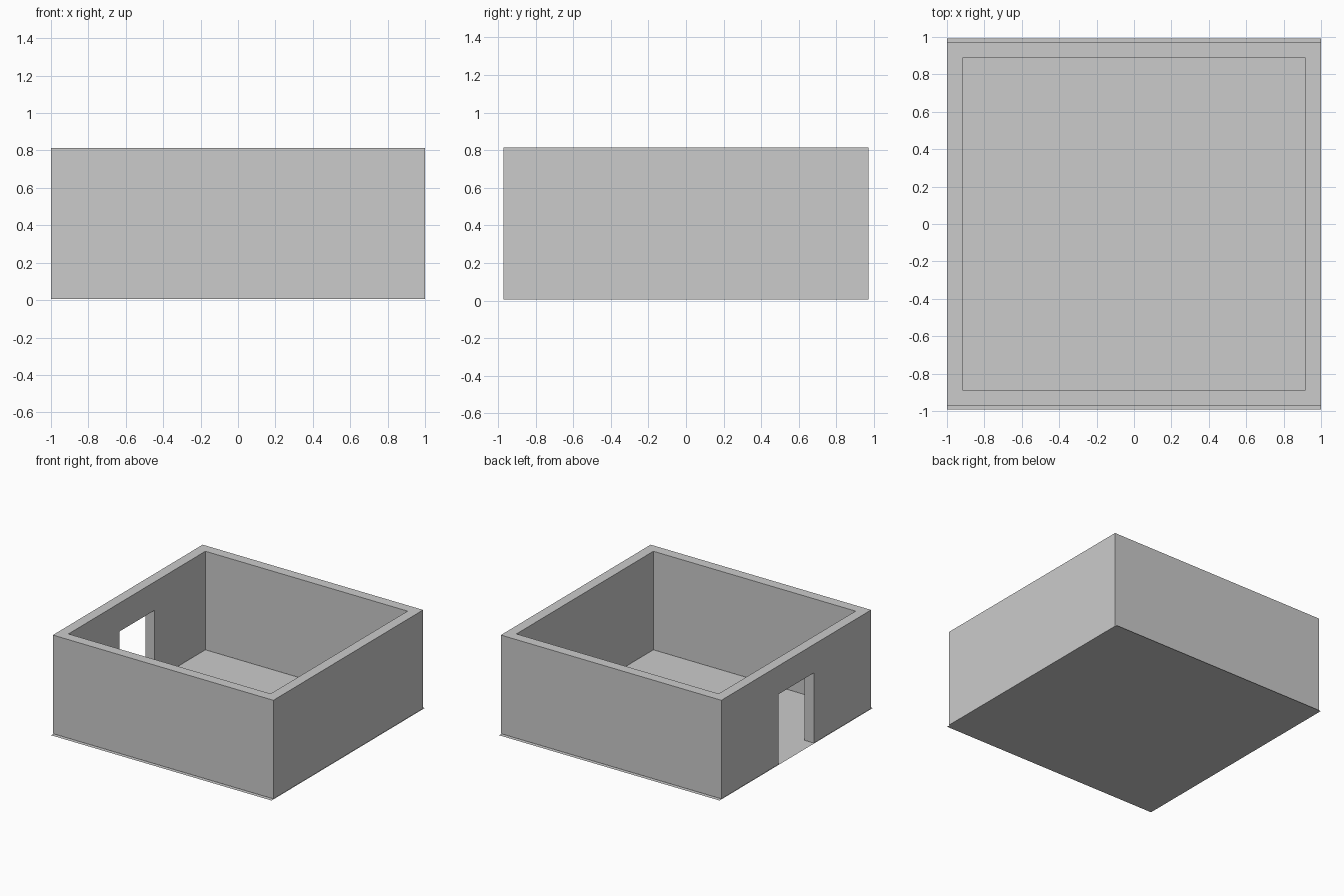
import bpy, bmesh

if "Cube" in bpy.data.objects:
    bpy.data.objects.remove(bpy.data.objects["Cube"])

X, Y = 1.0, 0.97          # outer half sizes of the walls
T = 0.083                 # wall thickness
Z0, Z1 = 0.005, 0.813     # wall bottom and top
DOOR_W, DOOR_TOP = 0.228, 0.58


def finish(name, bm):
    bmesh.ops.recalc_face_normals(bm, faces=bm.faces)
    mesh = bpy.data.meshes.new(name)
    bm.to_mesh(mesh)
    bm.free()
    obj = bpy.data.objects.new(name, mesh)
    bpy.context.collection.objects.link(obj)
    return obj


def box(name, lo, hi):
    bm = bmesh.new()
    bmesh.ops.create_cube(bm, size=1)
    for v in bm.verts:
        v.co = [a + (b - a) * (c + 0.5) for a, b, c in zip(lo, hi, v.co)]
    return finish(name, bm)


# Walls: a closed rectangular ring
bm = bmesh.new()
rings = []
for x, y, z in ((X, Y, Z0), (X, Y, Z1), (X - T, Y - T, Z1), (X - T, Y - T, Z0)):
    rings.append([bm.verts.new((sx * x, sy * y, z))
                  for sx, sy in ((-1, -1), (1, -1), (1, 1), (-1, 1))])
for r in range(4):
    a, b = rings[r], rings[(r + 1) % 4]
    for i in range(4):
        j = (i + 1) % 4
        bm.faces.new((a[i], a[j], b[j], b[i]))
walls = finish("walls", bm)

# Doorway cut through the left wall
cutter = box("doorway_cutter", (-1.2, -DOOR_W, -0.1), (-0.8, DOOR_W, DOOR_TOP))
cutter.hide_render = True
cutter.hide_viewport = True
cutter.display_type = 'WIRE'
cut = walls.modifiers.new("doorway", 'BOOLEAN')
cut.operation = 'DIFFERENCE'
cut.solver = 'EXACT'
cut.object = cutter

# Floor: flat sheet, slightly longer than the walls front and back
bm = bmesh.new()
bm.faces.new([bm.verts.new(p) for p in
              ((-1, -0.993, 0), (1, -0.993, 0), (1, 0.993, 0), (-1, 0.993, 0))])
finish("floor", bm)
